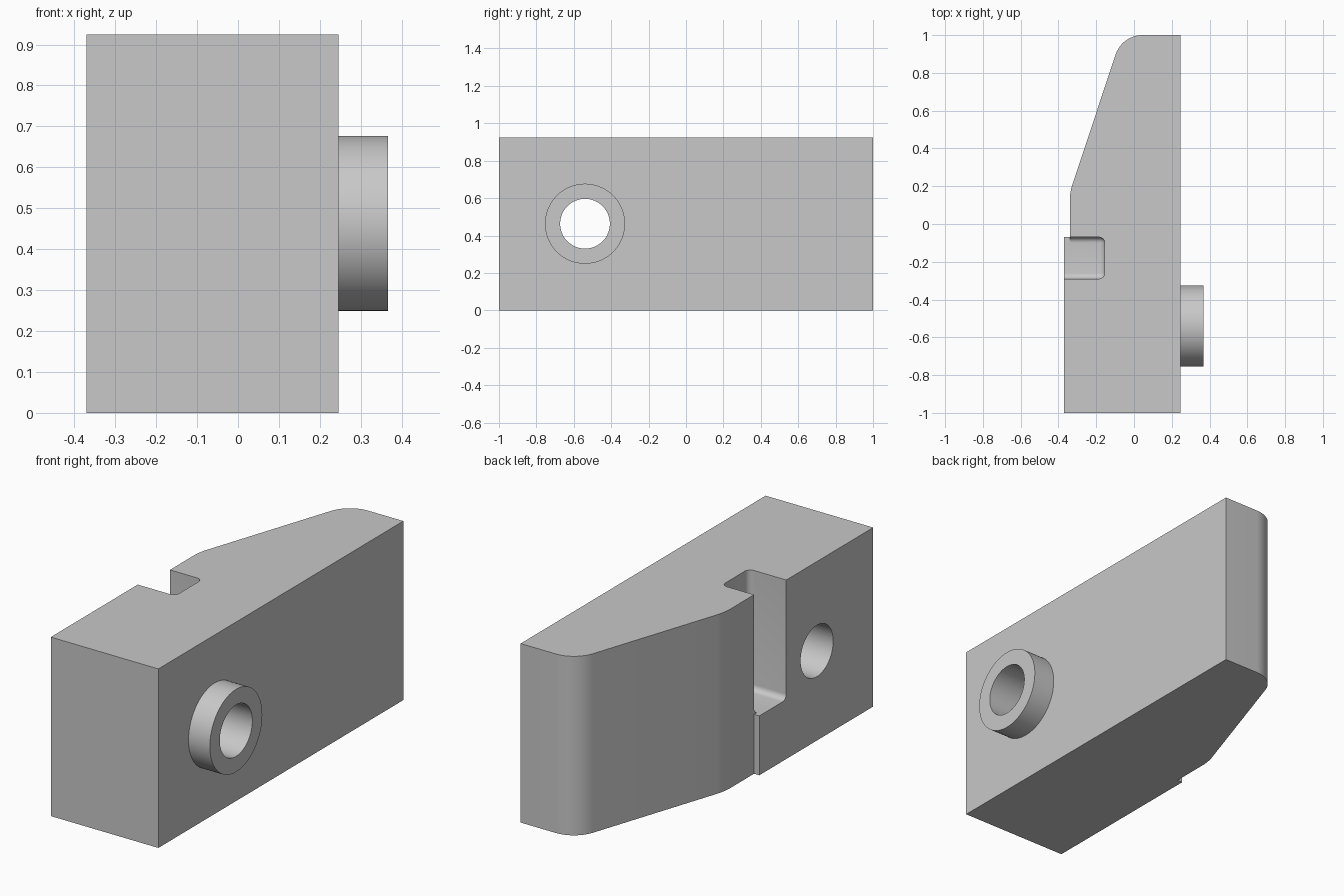
import bpy, bmesh, math
from mathutils import Vector, Matrix

default = bpy.data.objects.get("Cube")
if default:
    bpy.data.objects.remove(default, do_unlink=True)

grey = bpy.data.materials.new("plain grey")
grey.use_nodes = True
colour = (0.58, 0.58, 0.58, 1)
grey.diffuse_color = colour
grey.node_tree.nodes["Principled BSDF"].inputs["Base Color"].default_value = colour

HEIGHT = 0.925
SIDE = 0.245          # flat side carrying the boss
BORE_Y, BORE_Z = -0.54, 0.463


def make_object(name, bm):
    bmesh.ops.recalc_face_normals(bm, faces=bm.faces)
    mesh = bpy.data.meshes.new(name)
    bm.to_mesh(mesh)
    bm.free()
    mesh.materials.append(grey)
    obj = bpy.data.objects.new(name, mesh)
    bpy.context.collection.objects.link(obj)
    return obj


def box(name, low, high, radius=0):
    low, high = Vector(low), Vector(high)
    place = Matrix.Translation((low + high) / 2) @ Matrix.Diagonal(high - low).to_4x4()
    bm = bmesh.new()
    bmesh.ops.create_cube(bm, size=1, matrix=place)
    if radius:
        bmesh.ops.bevel(bm, geom=bm.edges[:], offset=radius, segments=6,
                        profile=0.5, affect='EDGES')
    return make_object(name, bm)


def cylinder(name, x0, x1, radius):
    bm = bmesh.new()
    place = Matrix.Translation(((x0 + x1) / 2, BORE_Y, BORE_Z)) @ Matrix.Rotation(math.pi / 2, 4, 'Y')
    bmesh.ops.create_cone(bm, cap_ends=True, segments=72, radius1=radius,
                          radius2=radius, depth=x1 - x0, matrix=place)
    return make_object(name, bm)


def fillet(before, corner, after, radius, steps=12):
    """Points of a round tangent to both sides of a corner."""
    p = Vector(corner)
    a = (Vector(before) - p).normalized()
    b = (Vector(after) - p).normalized()
    half = a.angle(b) / 2
    centre = p + (a + b).normalized() * radius / math.sin(half)
    start = p + a * radius / math.tan(half) - centre
    end = p + b * radius / math.tan(half) - centre
    sweep = math.pi - 2 * half
    return [centre + (start * math.sin(sweep * (1 - i / steps))
                      + end * math.sin(sweep * i / steps)) / math.sin(sweep)
            for i in range(steps + 1)]


def cut(obj, cutters):
    for cutter in cutters:
        cutter.hide_render = True
        mod = obj.modifiers.new("cut", 'BOOLEAN')
        mod.operation = 'DIFFERENCE'
        mod.solver = 'EXACT'
        mod.object = cutter
        bpy.context.view_layer.update()
        mesh = bpy.data.meshes.new_from_object(
            obj.evaluated_get(bpy.context.evaluated_depsgraph_get()))
        obj.modifiers.clear()
        obj.data = mesh


# Body: tapered plan outline with two rounded corners, extruded upward
nose, shoulder = (-0.063, 1), (-0.34, 0.168)
outline = [(-0.37, -1), (SIDE, -1), (SIDE, 1)]
outline += fillet((SIDE, 1), nose, shoulder, 0.15)
outline += fillet(nose, shoulder, (-0.34, -0.07), 0.3)
outline += [(-0.34, -0.07), (-0.37, -0.07)]
bm = bmesh.new()
face = bm.faces.new([bm.verts.new((p[0], p[1], 0)) for p in outline])
top = bmesh.ops.extrude_face_region(bm, geom=[face], use_keep_orig=True)["geom"]
bmesh.ops.translate(bm, vec=(0, 0, HEIGHT),
                    verts=[g for g in top if isinstance(g, bmesh.types.BMVert)])
body = make_object("body", bm)

# Boss ring on the flat side
boss = cylinder("boss", SIDE, 0.367, 0.214)

# Rounded slot, its open lip, and the through bore
slot = box("slot_cutter", (-0.7, -0.29, 0.307), (-0.155, -0.07, 1.3), 0.03)
lip = box("lip_cutter", (-0.6, -0.15, 0.307), (-0.34, -0.05, 1.3))
bore = cylinder("bore_cutter", -0.8, 0.8, 0.133)
cut(body, [slot, lip, bore])
cut(boss, [bore])
for helper in (slot, lip, bore):
    bpy.data.objects.remove(helper, do_unlink=True)

# Smooth rounds, sharp edges
for obj in (body, boss):
    bpy.ops.object.select_all(action='DESELECT')
    obj.select_set(True)
    bpy.context.view_layer.objects.active = obj
    bpy.ops.object.shade_smooth_by_angle(angle=math.radians(25))
